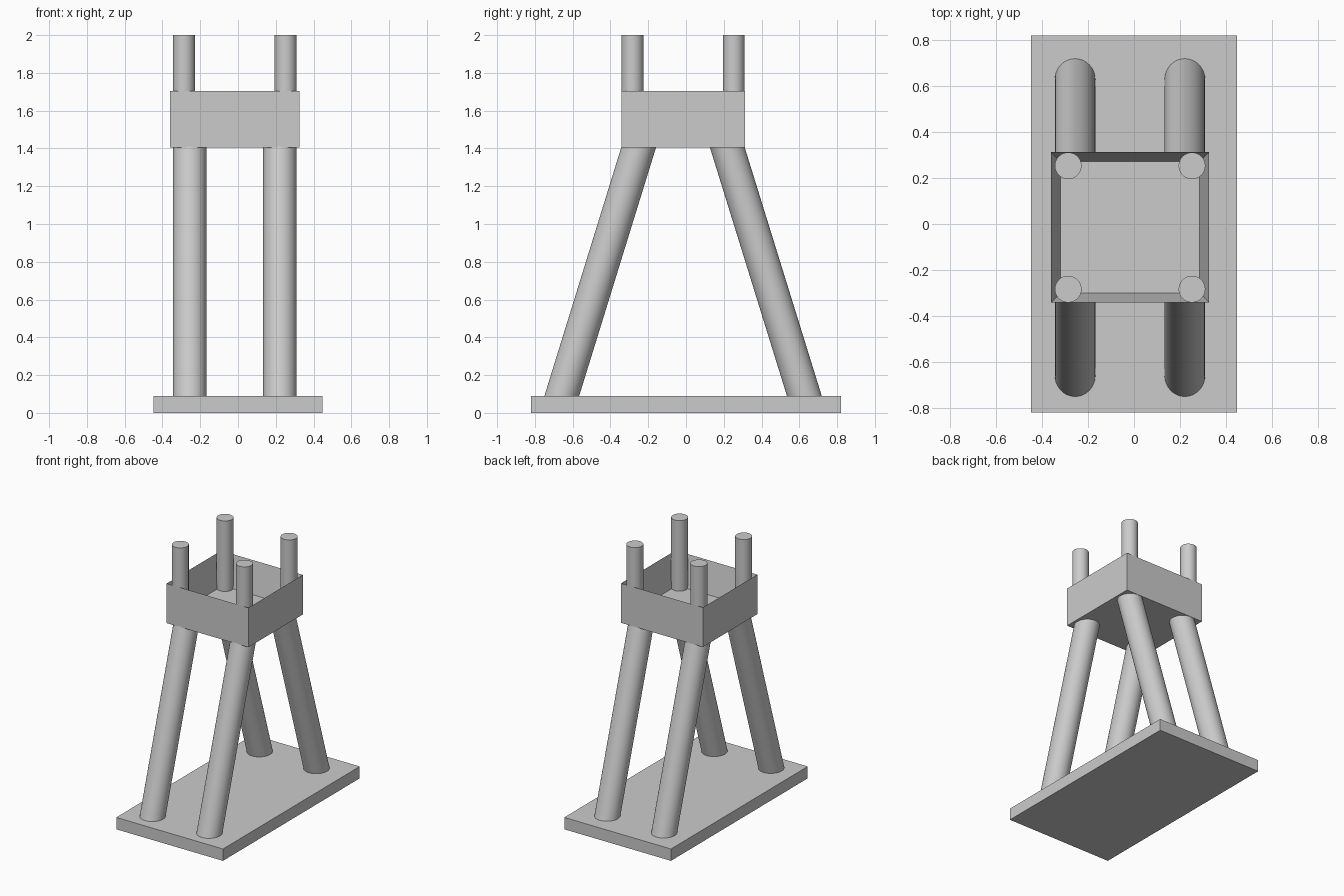
import bpy, bmesh
from mathutils import Vector, Matrix

if "Cube" in bpy.data.objects:
    bpy.data.objects.remove(bpy.data.objects["Cube"], do_unlink=True)

# Single plain grey
GREY = (0.6, 0.6, 0.6, 1.0)
mat = bpy.data.materials.new("plain grey")
mat.use_nodes = True
mat.diffuse_color = GREY
for node in mat.node_tree.nodes:
    if node.type == 'BSDF_PRINCIPLED':
        node.inputs["Base Color"].default_value = GREY


def finish(name, bm):
    mesh = bpy.data.meshes.new(name)
    bmesh.ops.recalc_face_normals(bm, faces=bm.faces)
    bm.to_mesh(mesh)
    bm.free()
    mesh.materials.append(mat)
    obj = bpy.data.objects.new(name, mesh)
    bpy.context.collection.objects.link(obj)
    return obj


def box(lo, hi):
    lo, hi = Vector(lo), Vector(hi)
    bm = bmesh.new()
    bmesh.ops.create_cube(bm, size=1, matrix=Matrix.Translation((lo + hi) / 2)
                          @ Matrix.Diagonal((*(hi - lo), 1)))
    return bm


def rod(name, start, end, radius):
    start, end = Vector(start), Vector(end)
    axis = end - start
    turn = axis.to_track_quat('Z', 'Y').to_matrix().to_4x4()
    bm = bmesh.new()
    bmesh.ops.create_cone(bm, cap_ends=True, segments=48, radius1=radius,
                          radius2=radius, depth=axis.length,
                          matrix=Matrix.Translation((start + end) / 2) @ turn)
    obj = finish(name, bm)
    bpy.ops.object.select_all(action='DESELECT')
    obj.select_set(True)
    bpy.context.view_layer.objects.active = obj
    bpy.ops.object.shade_smooth_by_angle()


# Base slab
finish("base_plate", box((-0.448, -0.82, 0), (0.448, 0.82, 0.09)))

# Open-topped box: inset the top face and push it down to the floor
bm = box((-0.36, -0.341, 1.405), (0.326, 0.312, 1.705))
top = max(bm.faces, key=lambda f: f.calc_center_median().z)
bmesh.ops.inset_region(bm, faces=[top], thickness=0.057)
for v in top.verts:
    v.co.z = 1.465
finish("open_box", bm)

# Splayed legs and upright corner posts
for side, leg_x, post_x in (("right", -0.256, -0.286), ("left", 0.221, 0.252)):
    for end, foot_y, top_y, post_y in (("front", -0.673, -0.24, -0.283),
                                       ("back", 0.642, 0.208, 0.253)):
        rod(f"{end}_{side}_leg", (leg_x, foot_y, 0.04), (leg_x, top_y, 1.44), 0.088)
        rod(f"{end}_{side}_post", (post_x, post_y, 1.44), (post_x, post_y, 2), 0.058)
